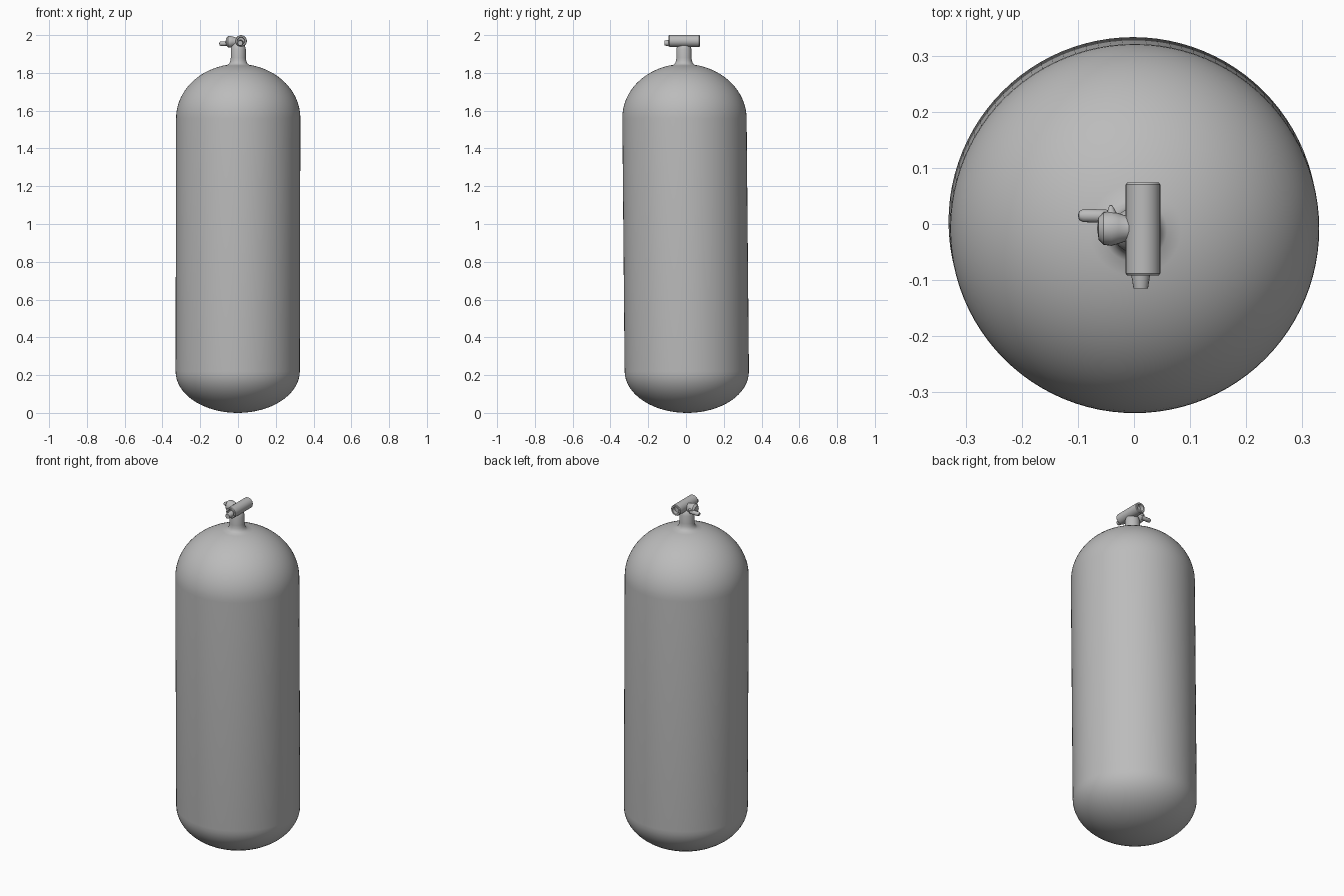
import bpy, bmesh, math
from mathutils import Matrix, Vector

cube = bpy.data.objects.get("Cube")
if cube:
    bpy.data.objects.remove(cube, do_unlink=True)

grey = bpy.data.materials.new("plain_grey")
grey.use_nodes = True
grey.diffuse_color = (0.5, 0.5, 0.5, 1)
grey.node_tree.nodes["Principled BSDF"].inputs["Base Color"].default_value = (0.5, 0.5, 0.5, 1)


def lathe(name, profile, origin=(0, 0, 0), axis=(0, 0, 1), sides=24, lean=(0, 0)):
    """Spin (radius, distance along axis) pairs; lean shifts the part sideways as it rises."""
    bm = bmesh.new()
    rings = []
    for r, t in profile:
        if r == 0:
            rings.append([bm.verts.new((0, 0, t))])
        else:
            rings.append([bm.verts.new((r * math.cos(a), r * math.sin(a), t))
                          for a in (math.tau * i / sides for i in range(sides))])
    for low, high in zip(rings, rings[1:]):
        for i in range(sides):
            j = (i + 1) % sides
            corners = [low[i % len(low)], low[j % len(low)],
                       high[j % len(high)], high[i % len(high)]]
            bm.faces.new(list(dict.fromkeys(corners)))
    bmesh.ops.recalc_face_normals(bm, faces=bm.faces)
    turn = Vector((0, 0, 1)).rotation_difference(Vector(axis)).to_matrix().to_4x4()
    shear = Matrix.Identity(4)
    shear[0][2], shear[1][2] = lean
    bm.transform(Matrix.Translation(origin) @ turn @ shear)
    mesh = bpy.data.meshes.new(name)
    bm.to_mesh(mesh)
    bm.free()
    mesh.materials.append(grey)
    ob = bpy.data.objects.new(name, mesh)
    bpy.context.collection.objects.link(ob)
    bpy.ops.object.select_all(action='DESELECT')
    ob.select_set(True)
    bpy.context.view_layer.objects.active = ob
    bpy.ops.object.shade_smooth_by_angle(angle=math.radians(35))
    return ob


# Tank: shallow bowl base, straight wall, tall dome flaring into the neck
R, BASE, SHOULDER, DOME = 0.329, 0.22, 1.56, 0.287
tank = []
for i in range(17):
    a = math.pi / 2 * i / 16
    tank.append((R * math.sin(a), BASE * (1 - math.cos(a))))
for i in range(19):
    a = math.radians(80) * i / 18
    tank.append((R * math.cos(a), SHOULDER + DOME * math.sin(a)))
tank += [(0.047, 1.851), (0.042, 1.864), (0.04, 1.88), (0.04, 1.925),
         (0.034, 1.945), (0.022, 1.96), (0, 1.965)]
lathe("tank", tank, origin=(-0.002, 0.006, 0), sides=96, lean=(0.002, -0.009))

# Valve crossbar with a recess in each end
bar_r, half = 0.031, 0.083
bar = [(0, -half + 0.02), (0.018, -half + 0.02), (0.02, -half), (bar_r - 0.003, -half),
       (bar_r, -half + 0.004), (bar_r, half - 0.004), (bar_r - 0.003, half),
       (0.02, half), (0.018, half - 0.02), (0, half - 0.02)]
lathe("valve_crossbar", bar, origin=(0.016, -0.009, 1.969), axis=(0, 1, 0))

# Outlet nozzle on the front end
lathe("outlet_nozzle", [(0, 0), (0.018, 0), (0.016, 0.026), (0.013, 0.045), (0, 0.045)],
      origin=(0.012, -0.07, 1.958), axis=(0, -1, 0), sides=16)

# Side knob bulging from the crossbar
knob = [(0, 0), (0.024, 0), (0.022, 0.02), (0.027, 0.035), (0.031, 0.048),
        (0.029, 0.062), (0.02, 0.071), (0, 0.074)]
lathe("valve_knob", knob, origin=(0.008, -0.008, 1.965), axis=(-1, 0, 0))

# Small lever and spur on the knob
lever = [(0, 0), (0.011, 0), (0.012, 0.02), (0.012, 0.05), (0.008, 0.058), (0, 0.06)]
lathe("valve_lever", lever, origin=(-0.04, 0.014, 1.955), axis=(-1, 0.02, 0), sides=14)
lathe("knob_spur", [(0, 0), (0.013, 0), (0.003, 0.024), (0, 0.025)],
      origin=(-0.039, 0.009, 1.968), axis=(-0.1, 1, 0), sides=12)
